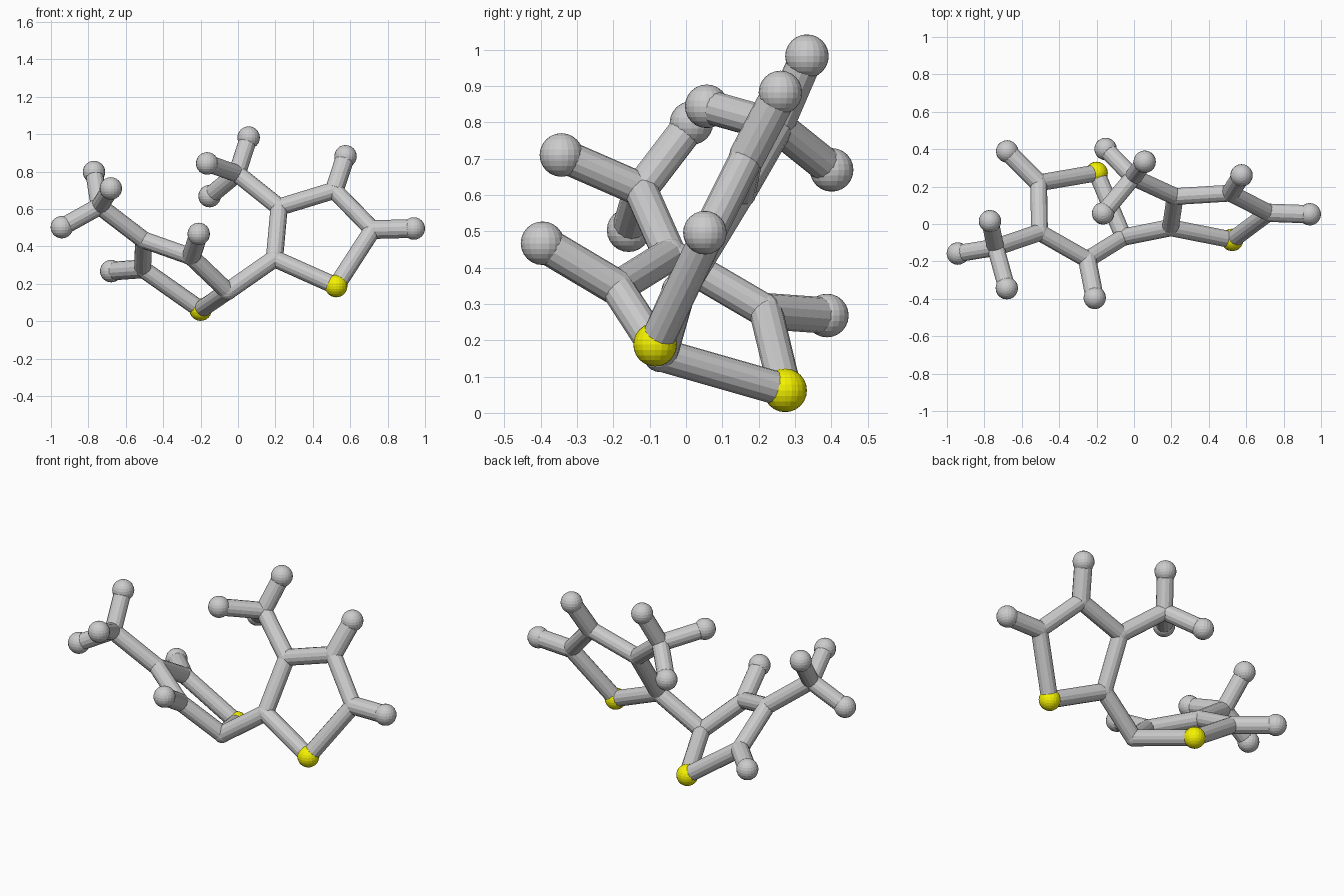
import bpy
from mathutils import Vector

if "Cube" in bpy.data.objects:
    bpy.data.objects.remove(bpy.data.objects["Cube"])

BALL_R, JOINT_R, RING_R, ARM_R = 0.06, 0.048, 0.046, 0.047

yellow = bpy.data.materials.new("yellow")
yellow.diffuse_color = (0.9, 0.88, 0.0, 1)
yellow.use_nodes = True
yellow.node_tree.nodes["Principled BSDF"].inputs["Base Color"].default_value = yellow.diffuse_color


def ball(name, p, r, mat=None):
    bpy.ops.mesh.primitive_uv_sphere_add(segments=20, ring_count=12, radius=r, location=p)
    ob = bpy.context.object
    ob.name = name
    if mat:
        ob.data.materials.append(mat)


def rod(name, a, b, r):
    a, b = Vector(a), Vector(b)
    d = b - a
    bpy.ops.mesh.primitive_cylinder_add(vertices=14, radius=r, depth=d.length, location=(a + b) / 2)
    ob = bpy.context.object
    ob.name = name
    ob.rotation_mode = 'QUATERNION'
    ob.rotation_quaternion = d.to_track_quat('Z', 'Y')


def ring_unit(side, ring, arms, branch_from, branch, tips):
    """Five-sided ring (first corner yellow), single arms, and a three-tipped branch."""
    ball(side + "_yellow_ball", ring[0], BALL_R, yellow)
    for i, p in enumerate(ring):
        rod(side + "_ring_rod", p, ring[(i + 1) % 5], RING_R)
        if i:
            ball(side + "_ring_joint", p, JOINT_R)
    for corner, tip in arms:
        rod(side + "_arm_rod", ring[corner], tip, 0.05)
        ball(side + "_arm_ball", tip, BALL_R)
    rod(side + "_branch_rod", ring[branch_from], branch, ARM_R)
    ball(side + "_branch_joint", branch, JOINT_R)
    for tip in tips:
        rod(side + "_branch_tip_rod", branch, tip, ARM_R)
        ball(side + "_branch_ball", tip, BALL_R)


left = [(-.20, .273, .062), (-.056, -.07, .16), (-.25, -.19, .345),
        (-.505, -.045, .435), (-.51, .22, .28)]
right = [(.525, -.085, .188), (.195, -.02, .335), (.22, .147, .61),
         (.515, .165, .70), (.72, .06, .49)]

# Left ring with its arms and branch
ring_unit("left", left,
          [(2, (-.21, -.395, .467)), (4, (-.678, .388, .268))],
          3, (-.74, -.125, .615),
          [(-.77, .015, .798), (-.68, -.343, .71), (-.942, -.158, .503)])

# Right ring with its arms and branch
ring_unit("right", right,
          [(3, (.575, .26, .882)), (4, (.94, .052, .496))],
          2, (-.005, .25, .79),
          [(.057, .333, .982), (-.165, .057, .844), (-.152, .401, .669)])

# Rod joining the two rings
rod("link_rod", left[1], right[1], ARM_R)
